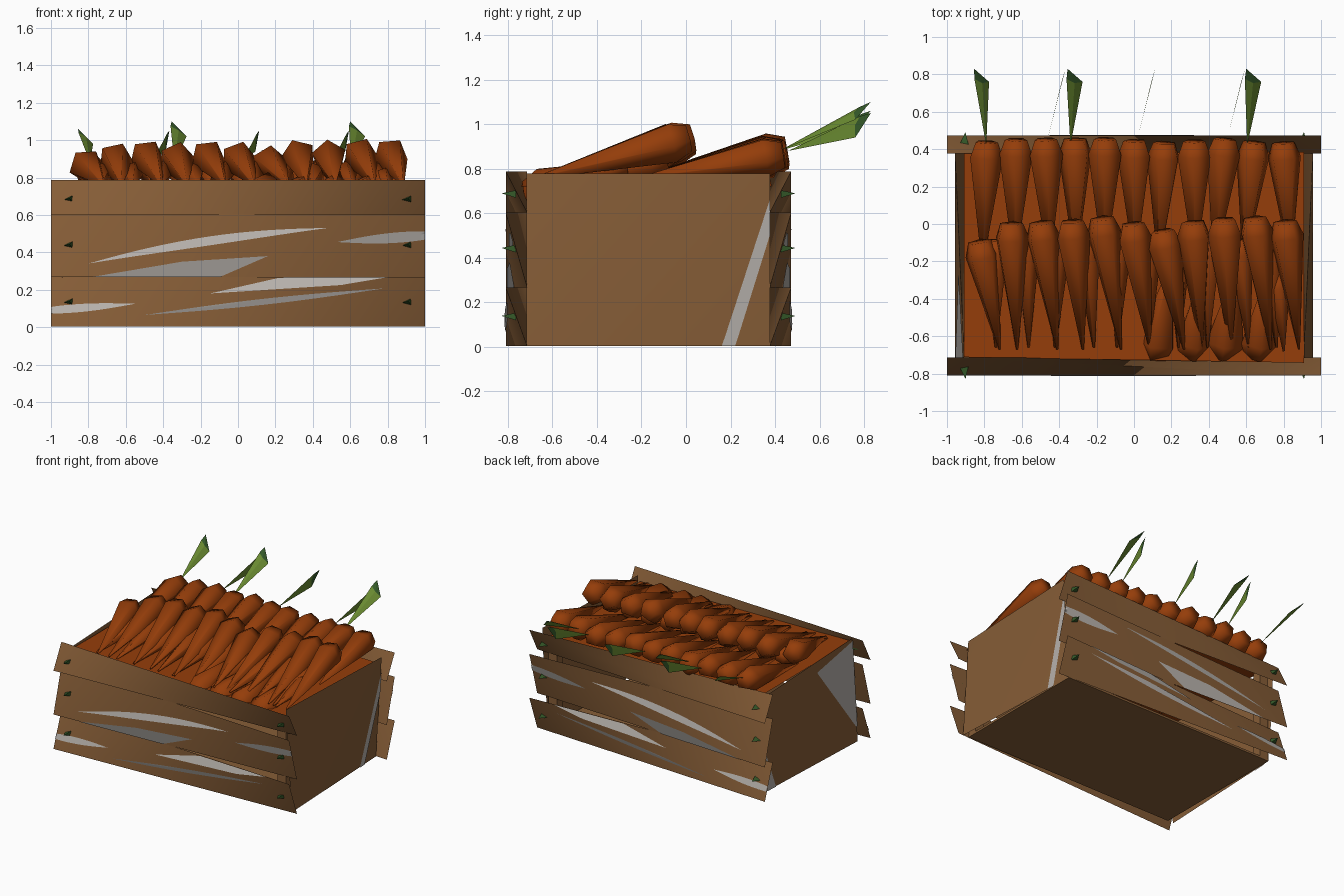
import bpy, math, random
from mathutils import Vector

if "Cube" in bpy.data.objects:
    bpy.data.objects.remove(bpy.data.objects["Cube"])

random.seed(4)


def material(name, rgb):
    m = bpy.data.materials.new(name)
    m.diffuse_color = (*rgb, 1)
    m.use_nodes = True
    m.node_tree.nodes["Principled BSDF"].inputs["Base Color"].default_value = m.diffuse_color
    return m


WOOD = material("brown wood", (0.24, 0.11, 0.038))
GRAIN = material("grey grain", (0.47, 0.44, 0.41))
ORANGE = material("carrot orange", (0.30, 0.047, 0.003))
LEAF = material("leaf green", (0.14, 0.25, 0.03))
DARK = material("dark green", (0.035, 0.10, 0.022))


def make(name, verts, faces, mat, smooth=False):
    me = bpy.data.meshes.new(name)
    me.from_pydata([tuple(v) for v in verts], [], faces)
    me.materials.append(mat)
    me.validate()
    ob = bpy.data.objects.new(name, me)
    bpy.context.collection.objects.link(ob)
    for p in me.polygons:
        p.use_smooth = smooth
    return ob


def box(name, lo, hi, mat):
    v = [(x, y, z) for x in (lo[0], hi[0]) for y in (lo[1], hi[1]) for z in (lo[2], hi[2])]
    f = [(0, 1, 3, 2), (4, 6, 7, 5), (0, 4, 5, 1), (2, 3, 7, 6), (0, 2, 6, 4), (1, 5, 7, 3)]
    return make(name, v, f, mat)


# walls: place(a, z, off) maps along-wall, height and outward offset to space
def front(a, z, o): return Vector((a, -0.713 - o, z))
def back(a, z, o): return Vector((a, 0.376 + o, z))
def right(a, z, o): return Vector((0.908 + o, a, z))
def left(a, z, o): return Vector((-0.908 - o, a, z))


class Board:
    """Warped board: start end leans out at the bottom, far end at the top."""

    def __init__(self, name, place, a0, a1, z0, z1, depth):
        self.name, self.place, self.depth = name, place, depth
        self.a0, self.a1, self.z0, self.z1 = a0, a1, z0, z1
        v = [place(a0, z1, 0), place(a1, z1, depth), place(a1, z0, 0), place(a0, z0, depth)]
        # outer and inner skins keep their own corners so they shade apart
        f = [(0, 3, 1), (1, 3, 2), (4, 5, 6), (4, 6, 7)]
        if place in (back, left):
            f = [t[::-1] for t in f]
        make(name, v + v, f, WOOD, True)

    def surface(self, a, z, lift=0.005):
        a = min(max(a, self.a0), self.a1)
        z = min(max(z, self.z0), self.z1)
        u = (a - self.a0) / (self.a1 - self.a0)
        w = (z - self.z0) / (self.z1 - self.z0)
        return self.place(a, z, self.depth * (1 - abs(u - w)) + lift)

    def patch(self, fn, n=24, m=5):
        v = [self.surface(*fn(i / n, j / m)) for i in range(n + 1) for j in range(m + 1)]
        k = m + 1
        f = [(i * k + j, (i + 1) * k + j, (i + 1) * k + j + 1, i * k + j + 1)
             for i in range(n) for j in range(m)]
        if self.place in (back, left):
            f = [q[::-1] for q in f]
        make(self.name + "_grain", v, f, GRAIN, True)

    def streak(self, a0, z0, a1, z1, half, bow):
        def fn(t, s):
            c = z0 + (z1 - z0) * t + bow * 4 * t * (1 - t)
            return a0 + (a1 - a0) * t, c + half * math.sin(math.pi * t) * (2 * s - 1)
        self.patch(fn)

    def quad(self, p, q, r, s4):
        def fn(t, s):
            lo = Vector(p).lerp(Vector(q), t)
            hi = Vector(s4).lerp(Vector(r), t)
            return tuple(lo.lerp(hi, s))
        self.patch(fn, 16, 16)


# long planks on the front and back, with nails
for side, place in (("front", front), ("back", back)):
    low = Board(side + "_plank_low", place, -1, 1, 0.003, 0.267, 0.096)
    mid = Board(side + "_plank_mid", place, -1, 1, 0.267, 0.603, 0.096)
    Board(side + "_plank_top", place, -1, 1, 0.603, 0.788, 0.096)
    mid.streak(-0.8, 0.34, 0.48, 0.53, 0.024, 0.025)
    mid.streak(0.53, 0.455, 1.2, 0.505, 0.028, 0.0)
    mid.quad((-0.79, 0.267), (-0.1, 0.267), (0.16, 0.38), (-0.3, 0.35))
    low.streak(-0.5, 0.065, 0.78, 0.207, 0.016, 0.0)
    low.streak(-1.2, 0.075, -0.55, 0.125, 0.022, 0.0)
    low.quad((-0.15, 0.18), (0.55, 0.225), (0.8, 0.267), (0.22, 0.264))
    for sx in (-1, 1):
        for z in (0.135, 0.44, 0.685):
            x = sx * 0.905
            v = [place(x - 0.028, z - 0.004, 0.05), place(x + 0.02, z - 0.016, 0.05),
                 place(x + 0.02, z + 0.018, 0.05), place(x + 0.004, z + 0.004, 0.115)]
            f = [(0, 1, 3), (1, 2, 3), (2, 0, 3), (0, 2, 1)]
            make("nail", v, f if place is front else [t[::-1] for t in f], DARK)

# end panels
rp = Board("right_panel", right, -0.717, 0.376, 0.003, 0.778, 0.048)
rp.quad((0.16, 0.0), (0.22, 0.0), (0.376, 0.5), (0.376, 0.66))
lp = Board("left_panel", left, -0.717, 0.376, 0.003, 0.778, 0.048)
lp.quad((-0.717, 0.12), (-0.7, 0.12), (-0.25, 0.7), (-0.717, 0.76))
lp.quad((0.22, 0.0), (0.32, 0.0), (0.376, 0.2), (0.376, 0.34))

# base, corner posts and the warped layer under the loose carrots
box("crate_base", (-0.908, -0.713, 0.004), (0.908, 0.376, 0.02), WOOD)
for sx in (-0.87, 0.87):
    for y in (-0.675, 0.338):
        box("corner_post", (sx - 0.036, y - 0.035, 0.02), (sx + 0.036, y + 0.035, 0.71), WOOD)
make("carrot_layer", [(-0.908, -0.712, 0.76), (0.908, -0.742, 0.72), (0.908, 0.385, 0.72),
                      (-0.908, 0.376, 0.76)], [(0, 1, 2, 3)], ORANGE)


# carrots: five-sided tapers with a narrowed crown
def carrot(name, head, tip, r):
    head, tip = Vector(head), Vector(tip)
    axis = tip - head
    rot = axis.to_track_quat('Z', 'Y')
    spin = random.uniform(0, 1.25)
    rings = [(-0.035, r * 0.68), (0.045, r), (axis.length, 0.006)]
    n = 5
    v = [head + rot @ Vector((q * math.cos(math.tau * i / n + spin),
                              q * math.sin(math.tau * i / n + spin), d))
         for d, q in rings for i in range(n)]
    f = [(k * n + i, k * n + (i + 1) % n, (k + 1) * n + (i + 1) % n, (k + 1) * n + i)
         for k in range(len(rings) - 1) for i in range(n)]
    f += [tuple(range(n))[::-1], tuple(range(2 * n, 3 * n))]
    make(name, v, f, ORANGE, True)


def j(s):
    return random.uniform(-s, s)


for i in range(11):
    x = -0.79 + 0.159 * i
    carrot("back_row_carrot", (x, 0.41 + j(0.012), 0.866 + j(0.012)),
           (x - 0.01 + j(0.05), -0.2, 0.76), 0.093)
    x = -0.82 + 0.163 * i
    drop = 0.09 if i == 0 else 0.05 if i == 6 else 0
    carrot("middle_row_carrot", (x, -0.02 - drop + j(0.02), 0.918 - drop * 0.5 + j(0.015)),
           (x + 0.06 + j(0.05), -0.67, 0.76), 0.095)
for i in range(10):
    x = -0.74 + 0.163 * i
    carrot("filler_carrot", (x, -0.12, 0.83 + j(0.01)), (x + 0.02 + j(0.03), -0.66, 0.755), 0.07)
for x in (0.12, 0.31, 0.48, 0.66):
    carrot("front_row_carrot", (x, -0.68, 0.685), (x + 0.08, -0.2, 0.84), 0.105)
carrot("front_row_carrot", (0.77, -0.3, 0.8), (0.8, -0.68, 0.76), 0.06)


# leaves: folded blades rising behind the crowns
def leaf(base, tip, edge):
    b, t, e = Vector(base), Vector(tip), Vector(edge)
    m = b.lerp(t, 0.8) * 0.55 + e * 0.45 + Vector((0, 0, 0.012))
    k = b.lerp(t, 0.85) + (t - e) * 0.1
    ob = make("leaf", [b, e, t, k, m], [(0, 1, 4), (1, 2, 4), (2, 3, 4), (3, 0, 4)], LEAF)
    ob.data.materials.append(DARK)
    for p in (1, 2):
        ob.data.polygons[p].material_index = 1


for x, tx, tz in ((-0.79, -0.855, 1.06), (-0.34, -0.355, 1.1), (0.605, 0.6, 1.1)):
    leaf((x, 0.42, 0.88), (tx, 0.83, tz), (tx + 0.08, 0.76, tz - 0.08))
for x in (-0.46, 0.02, 0.5):
    leaf((x, 0.46, 0.88), (x + 0.093, 0.83, 1.05), (x + 0.073, 0.76, 0.94))
